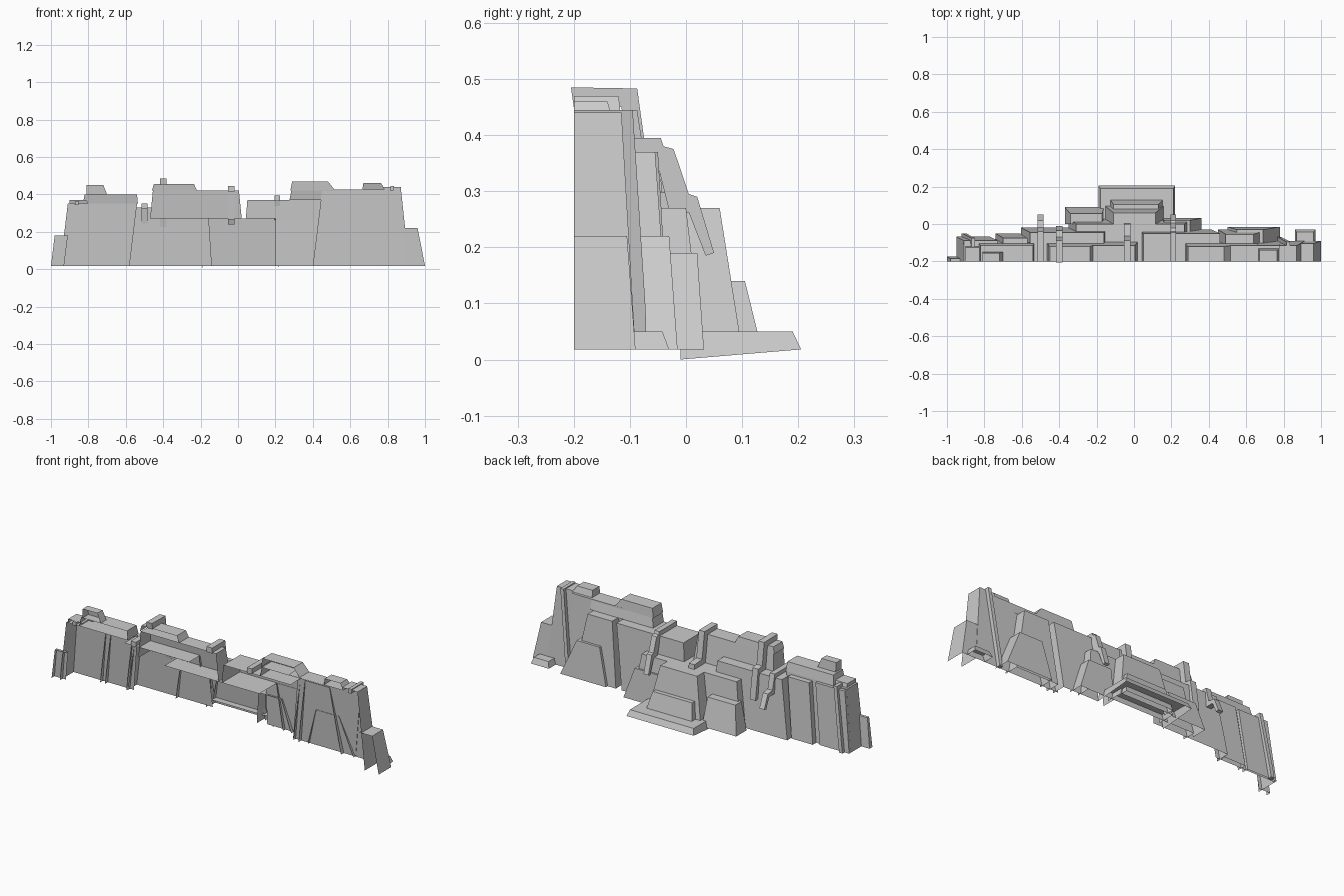
import bpy, bmesh

if "Cube" in bpy.data.objects:
    bpy.data.objects.remove(bpy.data.objects["Cube"])

BACK, FLOOR = -0.2, 0.018


def block(name, z, bottom, top, y, back=BACK, left=None, right=None, back_z=None):
    """Tapered block, open at the back and underneath.
    z=(low, high), bottom/top=(left x, right x), y=(outer y low, outer y high)
    left/right: y where that side wall starts (defaults to back, False = no wall)
    back_z: height of the lower back corners when the foot slopes"""
    bm = bmesh.new()

    def quad(*pts):
        bm.faces.new([bm.verts.new(p) for p in pts])

    (zl, zh), (yl, yh) = z, y
    (b0, b1), (t0, t1) = bottom, top
    zb = zl if back_z is None else back_z
    quad((b1, yl, zl), (b0, yl, zl), (t0, yh, zh), (t1, yh, zh))
    quad((t0, back, zh), (t1, back, zh), (t1, yh, zh), (t0, yh, zh))
    if left is not False:
        s = back if left is None else left
        quad((b0, yl, zl), (b0, s, zb), (t0, s, zh), (t0, yh, zh))
    if right is not False:
        s = back if right is None else right
        quad((b1, s, zb), (b1, yl, zl), (t1, yh, zh), (t1, s, zh))
    bmesh.ops.remove_doubles(bm, verts=bm.verts, dist=1e-5)
    finish(name, bm)


def rib(name, x, width, path, lean=0.0):
    """Strip with a side outline given as (y, z) points, extruded along x.
    lean shifts the foot sideways relative to the top."""
    bm = bmesh.new()
    ztop = max(p[1] for p in path)
    sides = [[bm.verts.new((x + s * width / 2 + lean * (ztop - b), a, b)) for a, b in path]
             for s in (-1, 1)]
    n = len(path)
    for i in range(n):
        j = (i + 1) % n
        bm.faces.new((sides[0][i], sides[0][j], sides[1][j], sides[1][i]))
    bm.faces.new(sides[0])
    bm.faces.new(sides[1])
    bmesh.ops.recalc_face_normals(bm, faces=bm.faces)
    finish(name, bm)


def finish(name, bm):
    me = bpy.data.meshes.new(name)
    bm.to_mesh(me)
    bm.free()
    bpy.context.collection.objects.link(bpy.data.objects.new(name, me))


# left wing
block("left_end", (FLOOR, .18), (-1.0, -.93), (-.98, -.91), (-.175, -.185), right=False)
block("left_wall", (FLOOR, .35), (-.95, -.58), (-.91, -.54), (-.08, -.105), right=False)
block("left_wall_shoulder", (.35, .37), (-.90, -.80), (-.90, -.81), (-.12, -.125), right=False)
block("left_wall_crest", (.35, .40), (-.83, -.535), (-.82, -.54), (-.105, -.115))
block("left_wall_turret", (.40, .45), (-.81, -.70), (-.81, -.72), (-.15, -.155))
block("left_buttress", (FLOOR, .34), (-.74, -.61), (-.70, -.57), (-.05, -.075), back=-.105)
block("left_corner_pier", (FLOOR, .345), (-.95, -.77), (-.91, -.73), (-.068, -.088), back=-.105)

# left middle wall with its crest
block("left_middle_wall", (FLOOR, .33), (-.605, -.14), (-.555, -.16), (-.02, -.045),
      left=-.1, right=False)
block("left_middle_wall_end", (.27, .33), (-.20, -.155), (-.20, -.16), (-.041, -.045),
      back=-.11, left=False)
block("middle_upper_wall", (.27, .42), (-.47, .02), (-.455, .005), (-.095, -.115))
block("middle_crest", (.42, .455), (-.46, -.22), (-.45, -.235), (-.115, -.12))

# central bastion, stepping outwards to the base slab
block("central_terrace", (FLOOR, .27), (-.35, .31), (-.31, .27), (.03, .0),
      left=-.045, right=-.05)
block("central_bastion", (FLOOR, .27), (-.16, .165), (-.11, .115), (.10, .06), back=.0)
block("central_step", (FLOOR, .14), (-.13, .16), (-.11, .13), (.135, .105), back=.07)
block("base_slab", (FLOOR, .05), (-.19, .22), (-.18, .21), (.205, .19), back=-.01, back_z=0)
block("left_terrace_step", (FLOOR, .17), (-.37, -.16), (-.34, -.17), (.09, .055), back=.0)
block("right_terrace_step", (FLOOR, .19), (.15, .36), (.16, .30), (.032, .02), back=-.05)

# right middle wall: foot, then the part rising above the terrace
block("right_middle_foot", (FLOOR, .27), (.20, .415), (.20, .446), (-.03, -.044),
      back=-.046, left=False, right=-.11)
block("right_middle_wall", (.27, .37), (.042, .446), (.05, .46), (-.044, -.05), right=-.11)
block("right_buttress", (FLOOR, .37), (.45, .71), (.49, .64), (-.03, -.055), back=-.115)
block("right_low_buttress", (FLOOR, .22), (.50, .78), (.55, .69), (-.015, -.03), back=-.105)
block("right_upper_wall", (.37, .42), (.275, .66), (.285, .66), (-.105, -.115), right=False)
block("right_crest", (.42, .47), (.28, .52), (.29, .48), (-.115, -.12))

# right wing
block("right_wall", (FLOOR, .425), (.40, .80), (.45, .78), (-.09, -.115),
      left=False, right=False)
block("right_wall_crest", (.425, .46), (.665, .785), (.67, .765), (-.13, -.14))
block("right_tower", (FLOOR, .44), (.79, .915), (.775, .87), (-.09, -.115), left=False)
block("right_end", (FLOOR, .22), (.89, 1.0), (.88, .96), (-.09, -.105), left=False)
block("right_toe", (FLOOR, .05), (.86, .97), (.87, .96), (-.03, -.042), back=-.095)

# ribs draped over the wall tops and down the outer faces
rib("rib_far_left", -.50, .03,
    [(BACK, .352), (-.04, .352), (-.02, .27), (.02, .265), (.052, .19),
     (.035, .185), (.008, .245), (-.045, .245), (-.06, .325), (BACK, .325)])
rib("rib_left", -.40, .035,
    [(-.205, .485), (-.087, .483), (-.07, .36), (-.035, .355), (-.01, .19),
     (-.03, .19), (-.055, .325), (-.10, .325), (-.115, .45), (BACK, .45)])
rib("rib_centre", -.035, .035,
    [(BACK, .445), (-.087, .445), (-.065, .30), (.0, .295), (.005, .24),
     (-.02, .24), (-.03, .265), (-.1, .265), (-.115, .415), (BACK, .415)])
rib("rib_right", .21, .03,
    [(BACK, .395), (-.045, .395), (-.04, .38), (-.022, .375), (.005, .295),
     (.02, .29), (.05, .19), (.035, .185), (.005, .262), (-.03, .265),
     (-.055, .365), (BACK, .365)])

# slender end ribs that lean as they descend
flare = [(BACK, .445), (-.095, .445), (-.072, .09), (-.07, FLOOR),
         (-.092, FLOOR), (-.118, .42), (BACK, .42)]
rib("right_leaning_rib", .825, .02, flare, -.12)
rib("left_leaning_rib", -.86, .02,
    [(a + .02 if a > BACK else a, max(FLOOR, b * .82)) for a, b in flare], -.15)
